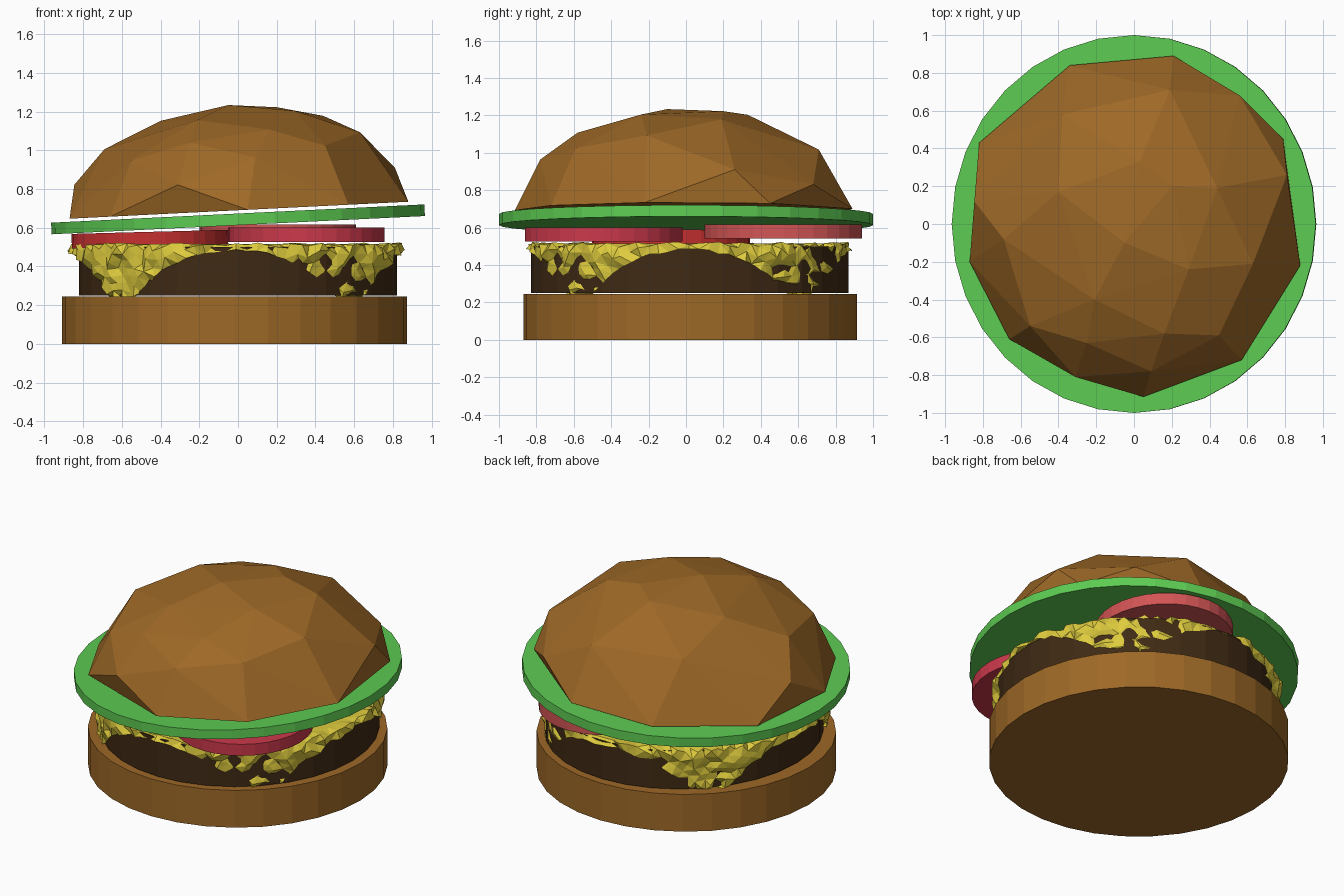
import bpy, bmesh, math, random
from math import hypot, sqrt, radians

if "Cube" in bpy.data.objects:
    bpy.data.objects.remove(bpy.data.objects["Cube"])

random.seed(4)


def material(name, rgb):
    m = bpy.data.materials.new(name)
    m.diffuse_color = (*rgb, 1)
    m.use_nodes = True
    m.node_tree.nodes["Principled BSDF"].inputs["Base Color"].default_value = m.diffuse_color
    return m


BUN = material("bun", (0.34, 0.14, 0.02))
PATTY = material("meat", (0.05, 0.023, 0.007))
CHEESE = material("cheese", (0.73, 0.60, 0.047))
LETTUCE = material("lettuce", (0.11, 0.60, 0.085))
REDS = [material("tomato_" + n, c) for n, c in
        (("a", (0.58, 0.03, 0.03)), ("b", (0.60, 0.04, 0.07)), ("c", (0.65, 0.09, 0.09)))]


def disc(name, loc, rx, ry, height, mat, tilt=0):
    """Flat-shaded 32-sided slab, tilted about y (degrees)."""
    bpy.ops.mesh.primitive_cylinder_add(vertices=32, radius=1, depth=1, location=loc,
                                        rotation=(0, radians(tilt), 0))
    ob = bpy.context.object
    ob.name = name
    ob.scale = (rx, ry, height)
    ob.data.materials.append(mat)
    return ob


def from_bmesh(name, bm, mat):
    bmesh.ops.recalc_face_normals(bm, faces=bm.faces)
    me = bpy.data.meshes.new(name)
    bm.to_mesh(me)
    bm.free()
    me.materials.append(mat)
    ob = bpy.data.objects.new(name, me)
    bpy.context.collection.objects.link(ob)
    return ob


# Bottom bun and patty
disc("bottom_bun", (-0.018, 0.022, 0.122), 0.89, 0.892, 0.244, BUN)
disc("patty", (0, 0.02, 0.375), 0.82, 0.85, 0.25, PATTY)

# Cheese: a square sheet draped over the patty, with crumpled overhang
N, HALF, RIM, TOP = 32, 0.875, 0.84, 0.515
bm = bmesh.new()
bmesh.ops.create_grid(bm, x_segments=N, y_segments=N, size=HALF)
for v in bm.verts:
    x, y = v.co.x, v.co.y
    r = hypot(x, y)
    z = TOP
    if r > RIM - 0.03:
        drop = max(0, r - RIM)
        z = max(0.245, TOP - drop + random.uniform(-0.008, 0.008))
        k = (min(r, RIM) + random.uniform(0.0, 0.04) - 0.03 * min(1, drop / 0.25)) / r
        x, y = x * k, y * k
    v.co = (x - 0.01, y + 0.015, z)
bmesh.ops.triangulate(bm, faces=bm.faces)
from_bmesh("cheese_slice", bm, CHEESE)

# Three overlapping tomato slices
for i, (x, y, z, tilt) in enumerate([(-0.455, -0.08, 0.541, -1.5),
                                     (0.353, -0.44, 0.563, 0),
                                     (0.205, 0.52, 0.58, 0)]):
    disc(f"tomato_slice_{i + 1}", (x, y, z), 0.404, 0.422, 0.075, REDS[i], tilt)

# Lettuce
disc("lettuce_leaf", (0, 0, 0.643), 0.965, 1.0, 0.06, LETTUCE, -2.8)

# Top bun: faceted dome, hull of plan points lifted onto an ellipsoid over a tilted base
rim = [(-0.82, 0.43), (-0.34, 0.84), (0.21, 0.89), (0.79, 0.45), (0.88, -0.22),
       (0.57, -0.72), (0.05, -0.915), (-0.66, -0.61), (-0.87, -0.2)]
dome = [(-0.31, -0.81), (0.56, 0.68), (0.81, 0.26), (-0.845, 0.12), (0.09, -0.78),
        (-0.55, -0.54), (-0.25, -0.63), (0.16, -0.58), (0.45, -0.59), (0.63, -0.21),
        (0.19, 0.71), (-0.38, 0.58), (-0.69, -0.08), (-0.21, -0.40), (0.29, -0.24),
        (0.44, 0.19), (0.20, 0.20), (0.03, 0.33), (-0.40, 0.17), (-0.05, -0.10)]
bm = bmesh.new()
for pts, height in ((rim, 0), (dome, 0.55)):
    for x, y in pts:
        h = height * sqrt(max(0, 1 - (hypot(x, y) / 0.9) ** 2))
        bm.verts.new((x, y, 0.69 + 0.05 * x + h))
hull = bmesh.ops.convex_hull(bm, input=bm.verts)
bmesh.ops.delete(bm, geom=[v for v in bm.verts if not v.link_faces], context='VERTS')
from_bmesh("top_bun", bm, BUN)
